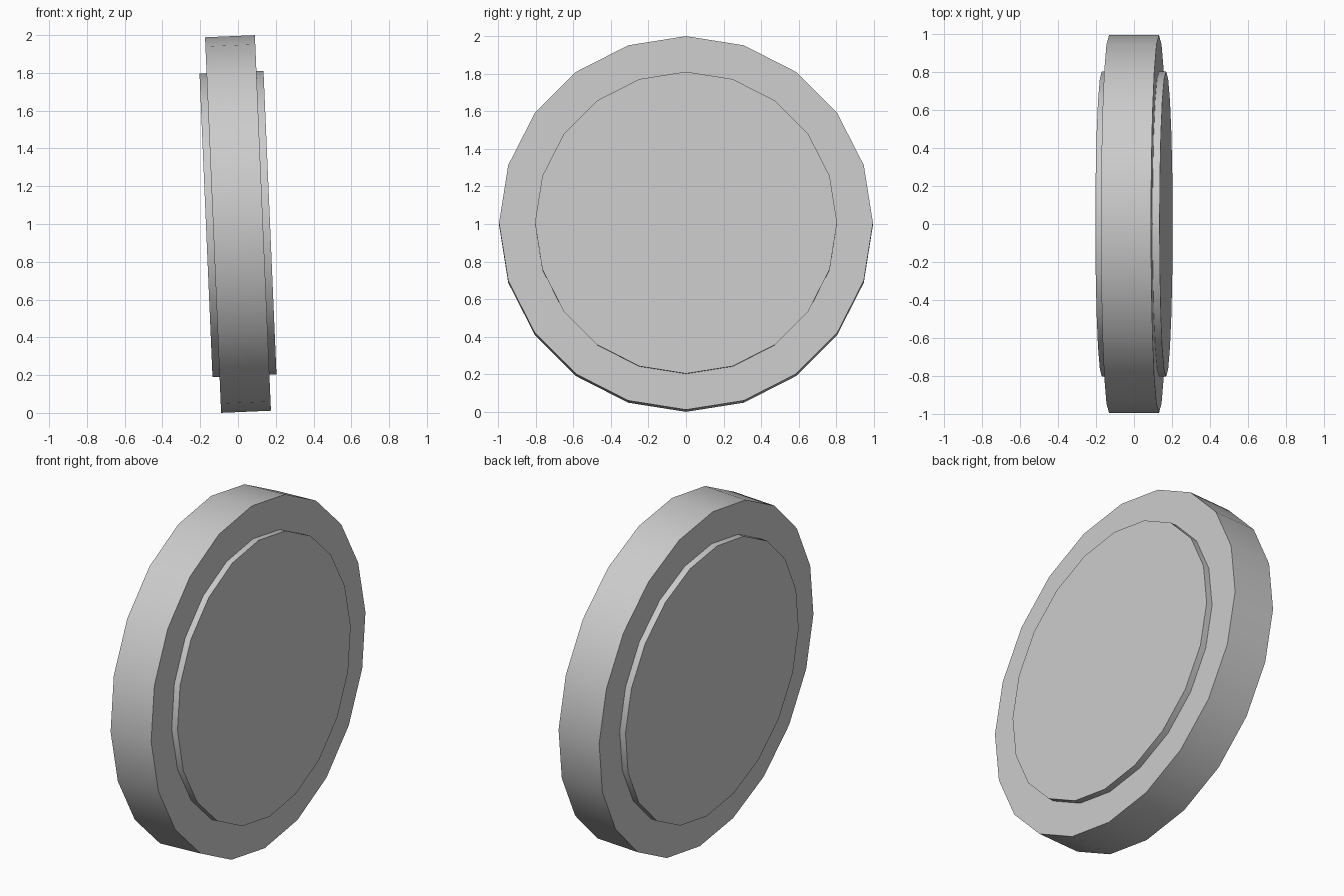
import bpy
import math

cube = bpy.data.objects.get("Cube")
if cube:
    bpy.data.objects.remove(cube, do_unlink=True)

SIDES = 20
LEAN = math.radians(2.45)

grey = bpy.data.materials.new("light grey")
grey.use_nodes = True
colour = (0.6, 0.6, 0.6, 1)
grey.diffuse_color = colour
grey.node_tree.nodes["Principled BSDF"].inputs["Base Color"].default_value = colour


def leaning_disc(name, radius, thickness):
    """Disc standing on edge, its axis along x and tipped slightly up."""
    bpy.ops.mesh.primitive_cylinder_add(
        vertices=SIDES, radius=radius, depth=thickness,
        location=(0, 0, 1), rotation=(0, math.pi / 2 - LEAN, 0))
    disc = bpy.context.object
    disc.name = name
    disc.data.materials.append(grey)
    # Smooth round the rim, sharp at the flat faces
    bpy.ops.object.shade_smooth_by_angle(angle=math.radians(30))
    return disc


# Wide outer rim
leaning_disc("outer_rim", 0.995, 0.264)

# Narrower, thicker hub standing proud of the rim on both sides
leaning_disc("raised_hub", 0.804, 0.339)
